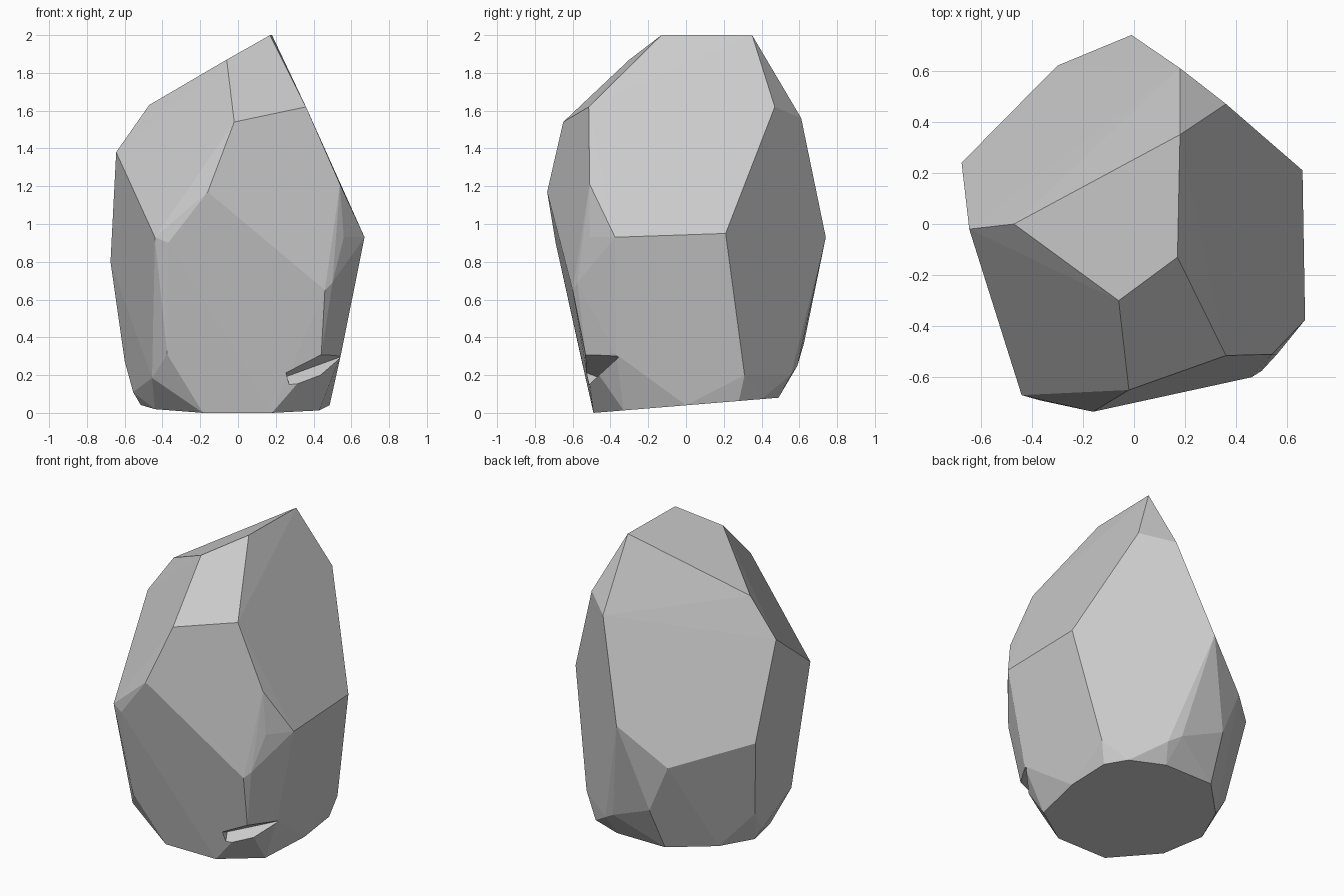
import bpy, bmesh

if "Cube" in bpy.data.objects:
    bpy.data.objects.remove(bpy.data.objects["Cube"])


def hull(name, points):
    """Faceted solid wrapped around a few corner points."""
    bm = bmesh.new()
    for p in points:
        bm.verts.new(p)
    res = bmesh.ops.convex_hull(bm, input=bm.verts)
    junk = {e for e in res["geom_interior"] + res["geom_unused"]
            if isinstance(e, bmesh.types.BMVert)}
    bmesh.ops.delete(bm, geom=list(junk), context='VERTS')
    bmesh.ops.dissolve_limit(bm, angle_limit=0.03, verts=bm.verts, edges=bm.edges)
    bmesh.ops.recalc_face_normals(bm, faces=bm.faces)
    me = bpy.data.meshes.new(name)
    bm.to_mesh(me)
    bm.free()
    ob = bpy.data.objects.new(name, me)
    bpy.context.collection.objects.link(ob)
    return ob


# sloping crown of the rock
crown = [(.17, -.13, 2), (.18, .35, 2), (-.06, -.30, 1.87), (-.47, 0, 1.63),
         (-.645, -.02, 1.38), (-.02, -.65, 1.54), (.36, -.515, 1.62),
         (.36, .47, 1.62), (.18, .61, 1.56)]
# widest corners
waist = [(-.16, -.735, 1.17), (.54, -.51, 1.21), (.67, -.375, .93),
         (.66, .21, .95), (-.01, .74, .93), (-.30, .62, .68),
         (-.675, .24, .80), (-.44, -.67, .93), (-.37, -.69, .9),
         (.46, -.60, .65), (.50, -.575, .69), (.56, -.51, .93)]
# lower chamfer corners
lower = [(-.17, .625, .37), (.12, .59, .25), (.20, .555, .2), (.51, .31, .2),
         (.545, -.37, .31), (.44, -.53, .3), (-.375, -.56, .31),
         (-.455, -.45, .185), (-.60, .135, .275), (-.555, 0, .11)]
# tilted foot outline, height follows depth
foot = [(-.19, .49), (.16, .49), (.38, .40), (.47, .28), (.485, 0),
        (.43, -.33), (.18, -.49), (-.185, -.49), (-.44, -.25),
        (-.515, .02), (-.42, .26)]
foot = [(x, y, .082 * (y + .49)) for x, y in foot]
rock = hull("rock", crown + waist + lower + foot)

# chipped notch low on the front right corner
notch = hull("notch_cutter", [(.25, -.47, .19), (.58, -.34, .31),
                              (.27, -.75, .30), (.80, -.55, .42),
                              (.36, -.70, -.02), (.80, -.52, .14)])
notch.hide_render = True
notch.hide_viewport = True
cut = rock.modifiers.new("chip", 'BOOLEAN')
cut.operation = 'DIFFERENCE'
cut.solver = 'EXACT'
cut.object = notch
